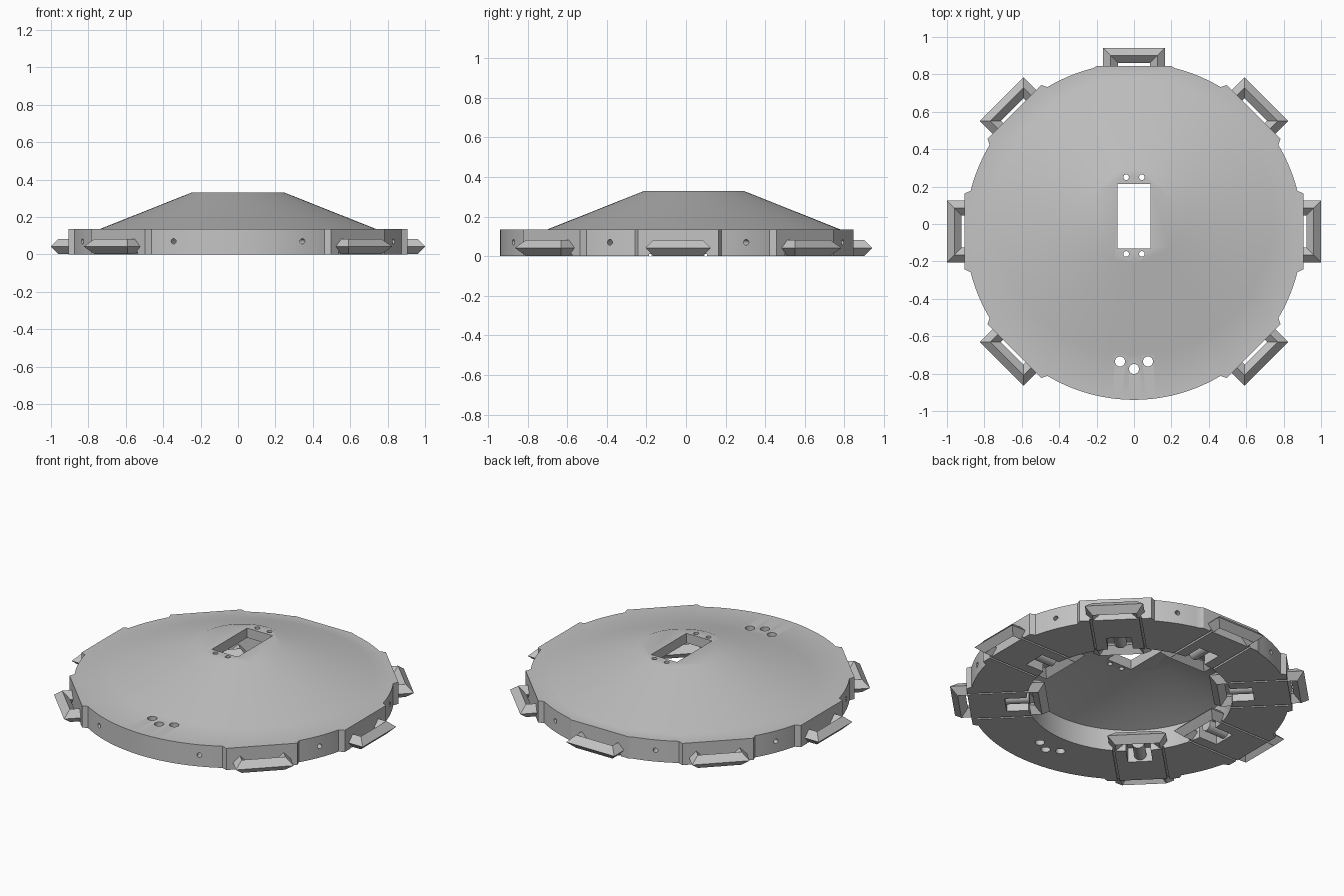
import bpy
import bmesh
import math
from mathutils import Matrix, Vector

if "Cube" in bpy.data.objects:
    bpy.data.objects.remove(bpy.data.objects["Cube"], do_unlink=True)

grey = bpy.data.materials.new("plain grey")
grey.use_nodes = True
grey.diffuse_color = (0.55, 0.55, 0.55, 1)
grey.node_tree.nodes["Principled BSDF"].inputs["Base Color"].default_value = grey.diffuse_color

RIM_Y, DOME_Y = -0.04, 0.04
RIM_Z = 0.135
BACK = math.pi / 2
MODULES = [math.radians(a) for a in range(-45, 226, 45)]


def make(name, bm):
    bmesh.ops.recalc_face_normals(bm, faces=bm.faces)
    mesh = bpy.data.meshes.new(name)
    bm.to_mesh(mesh)
    bm.free()
    mesh.materials.append(grey)
    obj = bpy.data.objects.new(name, mesh)
    bpy.context.collection.objects.link(obj)
    return obj


def smooth(obj):
    bpy.ops.object.select_all(action='DESELECT')
    obj.select_set(True)
    bpy.context.view_layer.objects.active = obj
    bpy.ops.object.shade_smooth_by_angle(angle=math.radians(30))


def seat(angle):
    # distance of the flat mounting face from the rim centre
    return 0.885 if abs(angle - BACK) < 0.01 else 0.905


def spoke(angle):
    # local x runs outward along the spoke
    return Matrix.Translation((0, RIM_Y, 0)) @ Matrix.Rotation(angle, 4, 'Z')


def add_box(bm, lo, hi, m=Matrix()):
    lo, hi = Vector(lo), Vector(hi)
    size = Matrix.Diagonal((*(hi - lo), 1))
    bmesh.ops.create_cube(bm, size=1, matrix=m @ Matrix.Translation((lo + hi) / 2) @ size)


def add_rod(bm, centre, radius, length, m=Matrix(), radial=False):
    turn = Matrix.Rotation(math.pi / 2, 4, 'Y') if radial else Matrix()
    bmesh.ops.create_cone(bm, cap_ends=True, segments=24, radius1=radius, radius2=radius,
                          depth=length, matrix=m @ Matrix.Translation(centre) @ turn)


# Dished body: lofted rings, with flat seats around the rim
def rim_radius(t):
    for a in MODULES:
        d = math.remainder(t - a, math.tau)
        if abs(d) < 0.5 and abs(seat(a) * math.tan(d)) <= 0.207:
            return seat(a) / math.cos(d)
    return 0.9


SEG = 256
rings = [(0.22, DOME_Y, 0.27), (0.58, RIM_Y, RIM_Z), (0.58, RIM_Y, 0),
         (None, RIM_Y, 0), (None, RIM_Y, RIM_Z),
         (0.74, DOME_Y, RIM_Z), (0.25, DOME_Y, 0.33)]
bm = bmesh.new()
loops = []
for radius, cy, z in rings:
    loop = []
    for i in range(SEG):
        t = math.tau * i / SEG
        r = radius or rim_radius(t)
        loop.append(bm.verts.new((r * math.cos(t), cy + r * math.sin(t), z)))
    loops.append(loop)
for a, b in zip(loops, loops[1:]):
    for i in range(SEG):
        j = (i + 1) % SEG
        bm.faces.new((a[i], a[j], b[j], b[i]))
bm.faces.new(loops[0])
bm.faces.new(loops[-1])
body = make("dished_body", bm)

# Cutter for the slot, holes, grooves and pockets
bm = bmesh.new()
add_box(bm, (-0.088, -0.13, 0.2), (0.088, 0.215, 0.4))
for x in (-0.042, 0.042):
    for y in (-0.16, 0.25):
        add_rod(bm, (x, y, 0.3), 0.015, 0.2)
for x, y in ((-0.075, -0.735), (0, -0.775), (0.075, -0.735)):
    add_rod(bm, (x, y, 0.07), 0.027, 0.3)
for i in range(8):
    m = spoke(math.radians(22.5 + 45 * i))
    add_rod(bm, (0.9, 0, 0.07), 0.014, 0.14, m, radial=True)
for a in MODULES:
    m = spoke(a)
    add_box(bm, (0.54, -0.07, -0.02), (0.7, 0.07, 0.09), m)
    for y in (-0.14, 0.14):
        add_box(bm, (0.52, y - 0.006, -0.02), (0.98, y + 0.006, 0.012), m)
cutter = make("hole_cutter", bm)
cutter.hide_render = True

cut = body.modifiers.new("holes", 'BOOLEAN')
cut.operation = 'DIFFERENCE'
cut.solver = 'EXACT'
cut.object = cutter
bpy.context.view_layer.objects.active = body
bpy.ops.object.modifier_apply(modifier=cut.name)
bpy.data.objects.remove(cutter, do_unlink=True)
smooth(body)


# Brackets: a mitred U of diamond section
def bracket(name, angle, root, bar, side):
    m = spoke(angle)
    half, mid_z, reach = 0.04, 0.042, 0.125
    stations = [(root, -1, 0), (bar, -1, side), (bar, 1, side), (root, 1, 0)]
    bm = bmesh.new()
    sections = []
    for r, s, mitre in stations:
        sections.append([bm.verts.new(m @ Vector((r + mitre * k * half,
                                                  s * (reach + k * half),
                                                  mid_z + h * half)))
                         for k, h in ((1, 0), (0, 1), (-1, 0), (0, -1))])
    for p, q in zip(sections, sections[1:]):
        for i in range(4):
            j = (i + 1) % 4
            bm.faces.new((p[i], p[j], q[j], q[i]))
    bm.faces.new(sections[0])
    bm.faces.new(sections[-1])
    make(name, bm)


for n, a in enumerate(MODULES, 1):
    d = seat(a)
    bracket(f"outer_bracket_{n}", a, d - 0.03, d + 0.056, 1)
    bracket(f"inner_bracket_{n}", a, 0.6, 0.505, -1)
    # Peg lying in the pocket under the rim
    bm = bmesh.new()
    add_rod(bm, (0.64, 0, 0.045), 0.035, 0.15, spoke(a), radial=True)
    smooth(make(f"pocket_peg_{n}", bm))
